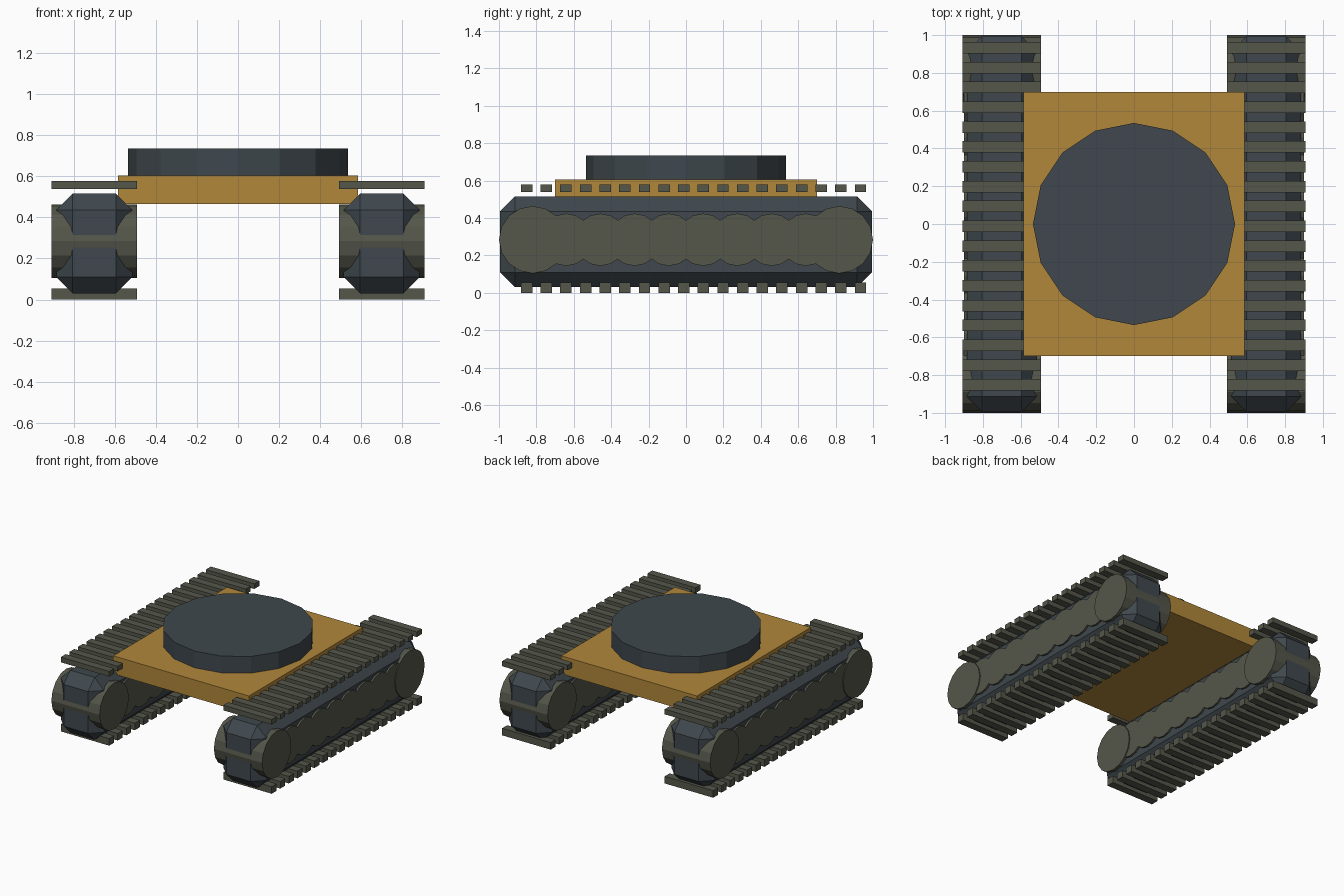
import bpy, bmesh, math
from mathutils import Matrix

if "Cube" in bpy.data.objects:
    bpy.data.objects.remove(bpy.data.objects["Cube"], do_unlink=True)


def material(name, rgb):
    m = bpy.data.materials.new(name)
    m.use_nodes = True
    m.diffuse_color = (*rgb, 1)
    bsdf = next(n for n in m.node_tree.nodes if n.type == "BSDF_PRINCIPLED")
    bsdf.inputs["Base Color"].default_value = (*rgb, 1)
    return m


YELLOW = material("ochre_yellow", (0.44, 0.245, 0.043))
SLATE = material("dark_slate", (0.05, 0.064, 0.075))
OLIVE = material("olive_grey", (0.089, 0.093, 0.068))


def finish(name, bm, mat):
    mesh = bpy.data.meshes.new(name)
    bm.to_mesh(mesh)
    bm.free()
    mesh.materials.append(mat)
    obj = bpy.data.objects.new(name, mesh)
    bpy.context.collection.objects.link(obj)
    return obj


def add_box(bm, center, size):
    bmesh.ops.create_cube(bm, size=1, matrix=Matrix.Translation(center) @ Matrix.Diagonal((*size, 1)))


def add_wheel(bm, center, radius, width):
    bmesh.ops.create_cone(bm, cap_ends=True, segments=16, radius1=radius, radius2=radius, depth=width,
                          matrix=Matrix.Translation(center) @ Matrix.Rotation(math.pi / 2, 4, "Y"))


# Hull plate and turntable
bm = bmesh.new()
add_box(bm, (0, 0, 0.535), (1.17, 1.4, 0.14))
finish("hull", bm, YELLOW)

bm = bmesh.new()
bmesh.ops.create_cone(bm, cap_ends=True, segments=16, radius1=0.535, radius2=0.535, depth=0.13,
                      matrix=Matrix.Translation((0, 0, 0.67)))
finish("turntable", bm, SLATE)

AXLE = 0.284
for side, sx in (("left", 1), ("right", -1)):
    cx = 0.7 * sx

    # Track body: chamfered box
    bm = bmesh.new()
    add_box(bm, (cx, 0, 0.273), (0.37, 1.988, 0.486))
    bmesh.ops.bevel(bm, geom=bm.edges[:], offset=0.08, segments=1, affect="EDGES")
    finish(side + "_track_body", bm, SLATE)

    # Large end wheels
    bm = bmesh.new()
    for y in (-0.82, 0.82):
        add_wheel(bm, (cx, y, AXLE), 0.18, 0.415)
    finish(side + "_end_wheels", bm, OLIVE)

    # Overlapping road wheels
    bm = bmesh.new()
    for i in range(8):
        add_wheel(bm, (cx, (i - 3.5) * 0.183, AXLE), 0.14, 0.4)
    finish(side + "_road_wheels", bm, OLIVE)

    # Track slats above and below
    for row, z, thick in (("upper", 0.558, 0.04), ("lower", 0.0275, 0.055)):
        bm = bmesh.new()
        for i in range(18):
            add_box(bm, (cx, -0.852 + i * 0.105, z), (0.417, 0.061, thick))
        finish(f"{side}_{row}_slats", bm, OLIVE)
